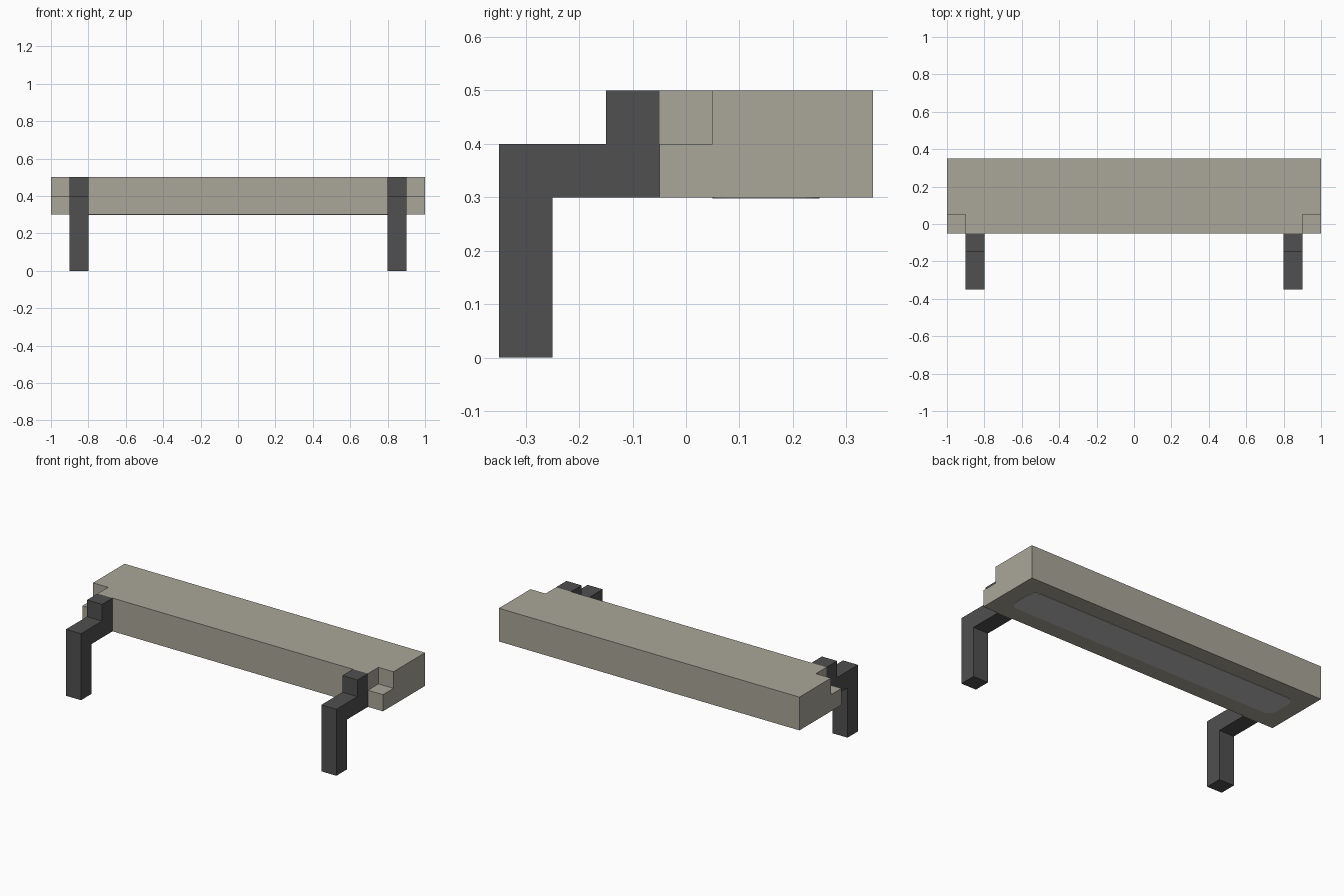
import bpy, bmesh, math

cube = bpy.data.objects.get("Cube")
if cube:
    bpy.data.objects.remove(cube, do_unlink=True)


def material(name, rgb):
    m = bpy.data.materials.new(name)
    m.use_nodes = True
    color = (*rgb, 1.0)
    m.diffuse_color = color
    m.node_tree.nodes["Principled BSDF"].inputs["Base Color"].default_value = color
    return m


STONE = material("warm_grey", (0.402, 0.381, 0.319))
DARK = material("dark_grey", (0.080, 0.080, 0.080))
PALE = material("pale_grey", (0.53, 0.53, 0.53))


def prism(name, base, offset, mat):
    """Extrude a flat outline of 3D points along an offset vector."""
    bm = bmesh.new()
    face = bm.faces.new([bm.verts.new(p) for p in base])
    result = bmesh.ops.extrude_face_region(bm, geom=[face])
    verts = [g for g in result["geom"] if isinstance(g, bmesh.types.BMVert)]
    bmesh.ops.translate(bm, verts=verts, vec=offset)
    bmesh.ops.recalc_face_normals(bm, faces=bm.faces)
    mesh = bpy.data.meshes.new(name)
    bm.to_mesh(mesh)
    bm.free()
    mesh.materials.append(mat)
    obj = bpy.data.objects.new(name, mesh)
    bpy.context.collection.objects.link(obj)
    return obj


def box(name, x0, x1, y0, y1, z0, z1, mat):
    base = [(x0, y0, z0), (x1, y0, z0), (x1, y1, z0), (x0, y1, z0)]
    return prism(name, base, (0, 0, z1 - z0), mat)


# Long beam with a notch cut from each upper front corner
beam = box("beam", -1, 1, -0.05, 0.35, 0.3, 0.5, STONE)
bpy.context.view_layer.objects.active = beam
for s in (-1, 1):
    x0, x1 = sorted((s * 0.9, s * 1.1))
    cutter = box("notch_cutter", x0, x1, -0.15, 0.05, 0.4, 0.6, STONE)
    cutter.hide_render = True
    mod = beam.modifiers.new("notch", "BOOLEAN")
    mod.operation = "DIFFERENCE"
    mod.solver = "EXACT"
    mod.object = cutter
    bpy.ops.object.modifier_apply(modifier=mod.name)
    bpy.data.objects.remove(cutter, do_unlink=True)

# Stepped brackets in front of the beam
profile = [(-0.35, 0), (-0.25, 0), (-0.25, 0.3), (-0.05, 0.3),
           (-0.05, 0.5), (-0.15, 0.5), (-0.15, 0.4), (-0.35, 0.4)]
for side, x in (("left", 0.8), ("right", -0.9)):
    prism(side + "_bracket", [(x, y, z) for y, z in profile], (0.1, 0, 0), DARK)

# Rounded panel under the beam
radius, outline = 0.05, []
for quarter, (cx, cy) in enumerate([(0.85, 0.2), (-0.85, 0.2), (-0.85, 0.1), (0.85, 0.1)]):
    for i in range(7):
        a = math.radians(90 * quarter + 15 * i)
        outline.append((cx + radius * math.cos(a), cy + radius * math.sin(a), 0.298))
prism("underside_panel", outline, (0, 0, 0.004), PALE)
